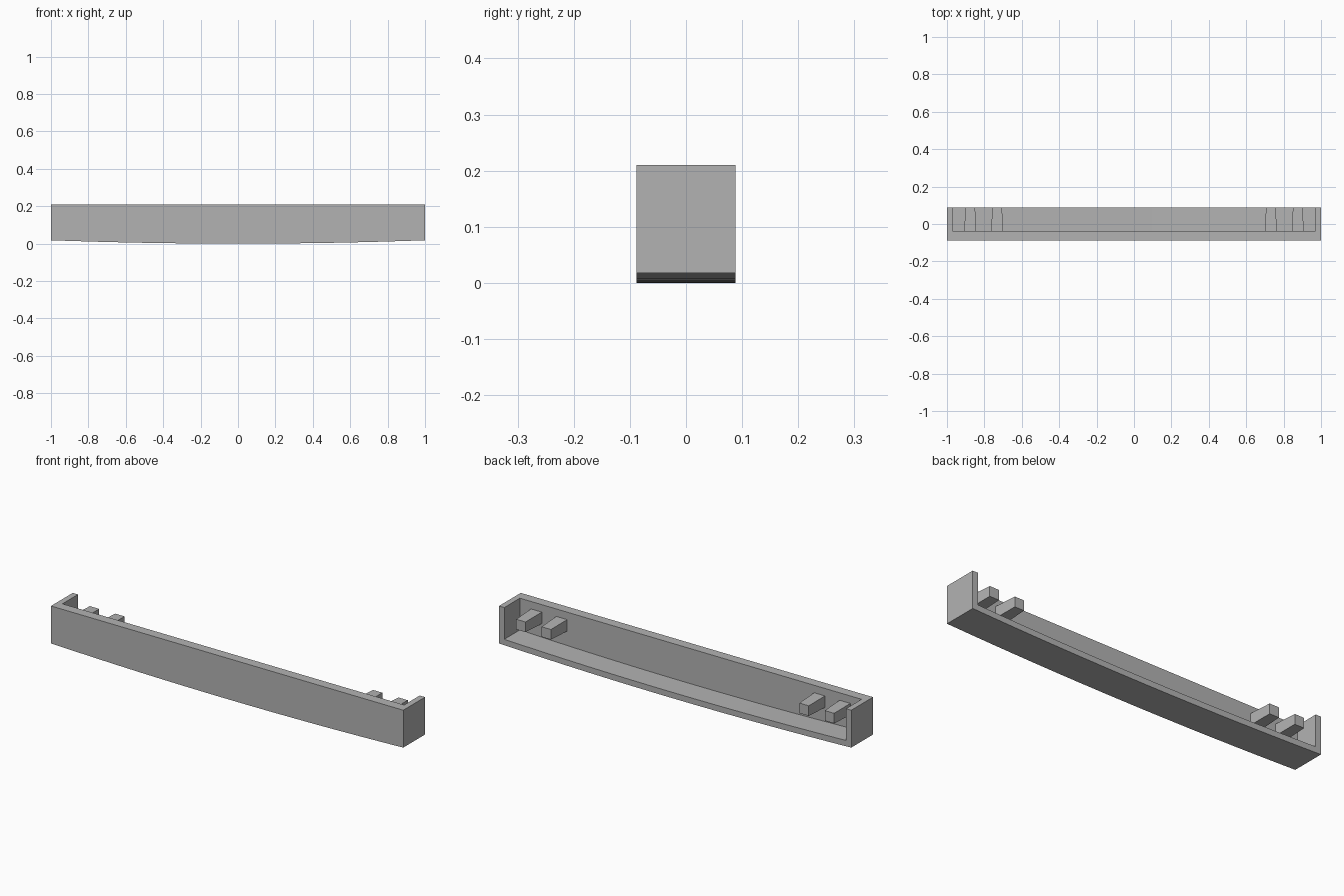
import bpy, bmesh
from mathutils import Vector

if "Cube" in bpy.data.objects:
    bpy.data.objects.remove(bpy.data.objects["Cube"], do_unlink=True)

HEIGHT, HALF_DEPTH = 0.21, 0.088
WALL, FRONT_INNER = 0.03, -0.038
SAG, STEPS = 0.018, 16

grey = bpy.data.materials.new("light grey plastic")
grey.use_nodes = True
colour = (0.45, 0.45, 0.45, 1)
grey.diffuse_color = colour
grey.node_tree.nodes["Principled BSDF"].inputs["Base Color"].default_value = colour


def finish(name, bm):
    bmesh.ops.recalc_face_normals(bm, faces=bm.faces)
    mesh = bpy.data.meshes.new(name)
    bm.to_mesh(mesh)
    bm.free()
    mesh.materials.append(grey)
    obj = bpy.data.objects.new(name, mesh)
    bpy.context.collection.objects.link(obj)
    return obj


def bowed_slab(name, half_width, lift, top, y0, y1):
    """Slab with a flat top and a gently bowed underside."""
    bm = bmesh.new()
    xs = [half_width * (2 * i / STEPS - 1) for i in range(STEPS + 1)]
    outline = [(x, lift + SAG * x * x) for x in xs]
    outline += [(half_width, top), (-half_width, top)]
    face = bm.faces.new([bm.verts.new((x, y0, z)) for x, z in outline])
    moved = bmesh.ops.extrude_face_region(bm, geom=[face])["geom"]
    verts = [g for g in moved if isinstance(g, bmesh.types.BMVert)]
    bmesh.ops.translate(bm, verts=verts, vec=Vector((0, y1 - y0, 0)))
    return finish(name, bm)


def tab(name, x):
    """Tapered block reaching back from the front wall."""
    bm = bmesh.new()
    bmesh.ops.create_cube(bm, size=1)
    root, tip = FRONT_INNER - 0.01, HALF_DEPTH
    for v in bm.verts:
        at_tip = v.co.y > 0
        width, tall = (0.053, 0.052) if at_tip else (0.062, 0.06)
        v.co = (x + v.co.x * width, tip if at_tip else root, 0.142 + v.co.z * tall)
    return finish(name, bm)


# Tray: bowed slab hollowed from the top and back
tray = bowed_slab("tray", 1, 0, HEIGHT, -HALF_DEPTH, HALF_DEPTH)
cutter = bowed_slab("tray_cutter", 1 - WALL, WALL, HEIGHT + 0.1, FRONT_INNER, HALF_DEPTH + 0.1)
cutter.hide_render = True
cut = tray.modifiers.new("hollow", "BOOLEAN")
cut.operation, cut.solver, cut.object = "DIFFERENCE", "EXACT", cutter
bpy.context.view_layer.objects.active = tray
tray.select_set(True)
bpy.ops.object.modifier_apply(modifier=cut.name)
bpy.data.objects.remove(cutter, do_unlink=True)
bpy.ops.object.shade_smooth_by_angle()

# Paired mounting tabs at each end
for side, sign in (("left", 1), ("right", -1)):
    tab(side + "_inner_tab", sign * 0.732)
    tab(side + "_outer_tab", sign * 0.876)
